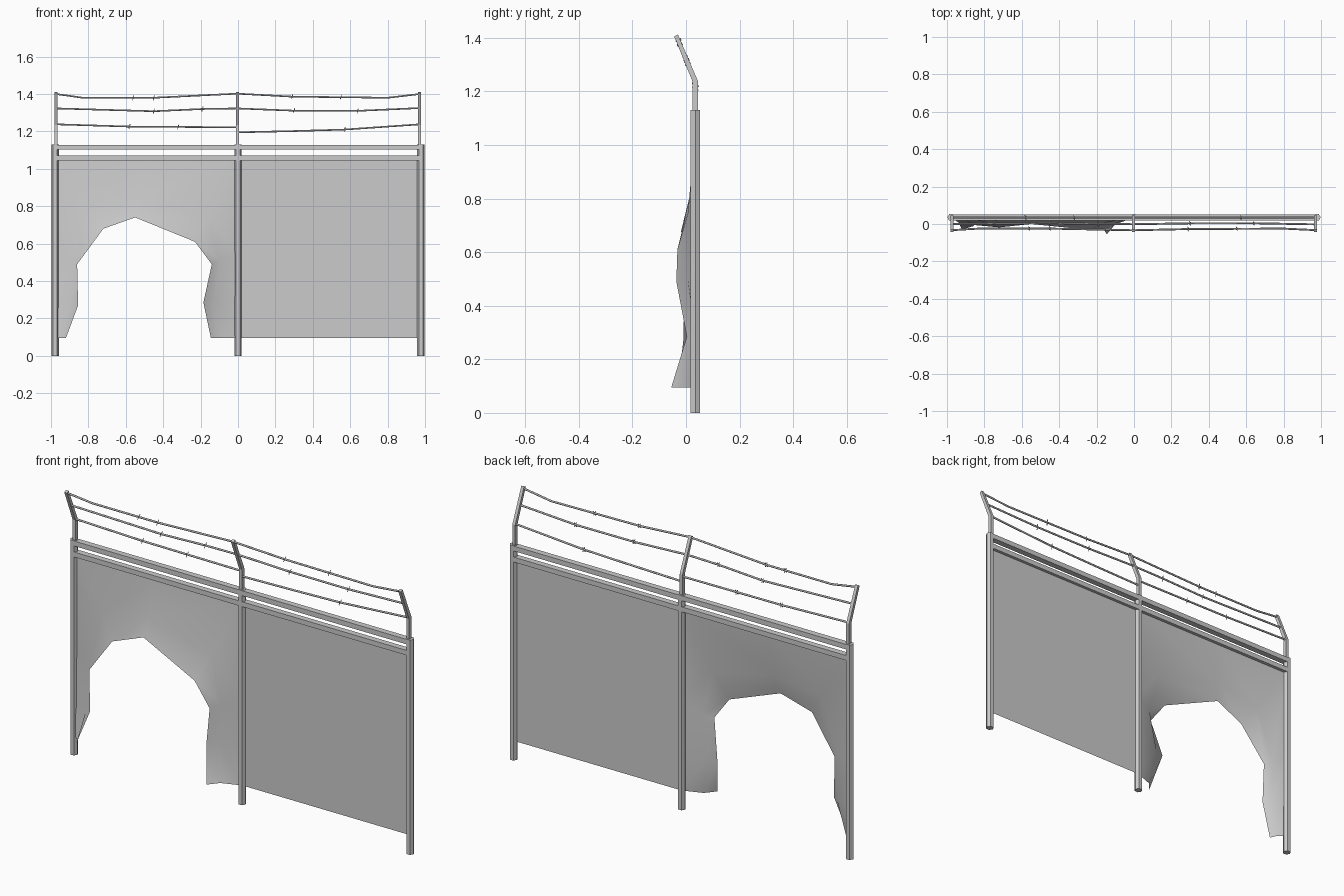
import bpy, bmesh, math
from mathutils import Vector

if "Cube" in bpy.data.objects:
    bpy.data.objects.remove(bpy.data.objects["Cube"])

Y0 = 0.035  # fence line


def mesh_object(name, bm):
    bmesh.ops.recalc_face_normals(bm, faces=bm.faces)
    me = bpy.data.meshes.new(name)
    bm.to_mesh(me)
    bm.free()
    ob = bpy.data.objects.new(name, me)
    bpy.context.collection.objects.link(ob)
    return ob


def prism(name, pts, direction):
    bm = bmesh.new()
    face = bm.faces.new([bm.verts.new(p) for p in pts])
    ext = bmesh.ops.extrude_face_region(bm, geom=[face], use_keep_orig=True)
    new = [g for g in ext["geom"] if isinstance(g, bmesh.types.BMVert)]
    bmesh.ops.translate(bm, verts=new, vec=direction)
    return mesh_object(name, bm)


def tube(name, paths, radius, sides_res=1):
    cu = bpy.data.curves.new(name, "CURVE")
    cu.dimensions = "3D"
    cu.bevel_depth = radius
    cu.bevel_resolution = sides_res
    cu.use_fill_caps = True
    for path in paths:
        sp = cu.splines.new("POLY")
        sp.points.add(len(path) - 1)
        for p, co in zip(sp.points, path):
            p.co = (*co, 1)
    ob = bpy.data.objects.new(name, cu)
    bpy.context.collection.objects.link(ob)
    return ob


def lean(z):
    # y of the slanted arm at height z
    return Y0 - max(0, z - 1.235) * 0.41


# Hexagonal posts
for x in (-0.978, 0, 0.978):
    ring = [(x + 0.02 * math.cos(i * math.pi / 3), Y0 + 0.02 * math.sin(i * math.pi / 3), 0)
            for i in range(6)]
    prism("post", ring, (0, 0, 1.13))

# Horizontal rails
for name, z in (("top_rail", 1.102), ("lower_rail", 1.044)):
    prof = [(-0.978, Y0 - 0.016, z), (-0.978, Y0 + 0.016, z),
            (-0.978, Y0 + 0.016, z + 0.026), (-0.978, Y0 - 0.016, z + 0.026)]
    prism(name, prof, (1.956, 0, 0))

# Bent arms above the posts
arm = [(0.025, 1.12), (0.045, 1.12), (0.045, 1.237), (-0.03, 1.412), (-0.044, 1.405), (0.025, 1.235)]
for x in (-0.972, -0.003, 0.971):
    prism("wire_arm", [(x - 0.008, y, z) for y, z in arm], (0.016, 0, 0))

# Sagging wires
wires = [
    [(-0.972, 1.40), (-0.83, 1.38), (-0.45, 1.38), (-0.005, 1.402), (0.29, 1.386), (0.80, 1.38), (0.972, 1.40)],
    [(-0.972, 1.323), (-0.45, 1.308), (-0.19, 1.32), (-0.005, 1.323), (0.30, 1.311), (0.64, 1.31), (0.972, 1.325)],
    [(-0.972, 1.238), (-0.58, 1.226), (-0.005, 1.222)],
    [(-0.005, 1.195), (0.30, 1.202), (0.57, 1.21), (0.972, 1.238)],
]
for w in wires:
    tube("barbed_wire", [[(x, lean(z), z) for x, z in w]], 0.005)

# Barbs
spots = [(-0.56, 1.38), (-0.45, 1.38), (0.29, 1.386), (0.55, 1.383), (-0.45, 1.308), (-0.19, 1.32),
         (0.30, 1.311), (0.64, 1.31), (-0.58, 1.226), (-0.32, 1.224), (0.57, 1.21)]
barbs = []
for x, z in spots:
    c = Vector((x, lean(z), z))
    for d in (Vector((0.003, 0.006, 0.013)), Vector((-0.003, 0.012, -0.006))):
        barbs.append([c - d, c + d])
tube("wire_barbs", barbs, 0.002, 0)

# Intact sheet
bm = bmesh.new()
bm.faces.new([bm.verts.new((x, Y0, z)) for x, z in ((0, 0.095), (0.978, 0.095), (0.978, 1.06), (0, 1.06))])
mesh_object("intact_panel", bm)

# Torn sheet: rings from the frame to the curled hole edge
hole = [(-0.92, -0.03, 0.095), (-0.855, -0.01, 0.27), (-0.86, -0.005, 0.49), (-0.72, -0.018, 0.68),
        (-0.55, 0.0, 0.74), (-0.23, -0.032, 0.61), (-0.14, -0.036, 0.49), (-0.185, 0.003, 0.285),
        (-0.145, -0.055, 0.095)]
frame = [(-0.978, 0.095), (-0.978, 0.27), (-0.978, 0.55), (-0.978, 1.06), (-0.5, 1.06),
         (0, 1.06), (0, 0.55), (0, 0.285), (0, 0.095)]
bm = bmesh.new()
rings = []
for t, k in ((0, 1), (0.3, 0.42), (1, 0)):
    rings.append([bm.verts.new((h[0] + (f[0] - h[0]) * t, Y0 + (h[1] - Y0) * k, h[2] + (f[1] - h[2]) * t))
                  for h, f in zip(hole, frame)])
for a, b in zip(rings, rings[1:]):
    for i in range(len(a) - 1):
        bm.faces.new((a[i], a[i + 1], b[i + 1], b[i]))
torn = mesh_object("torn_panel", bm)
for p in torn.data.polygons:
    p.use_smooth = True
